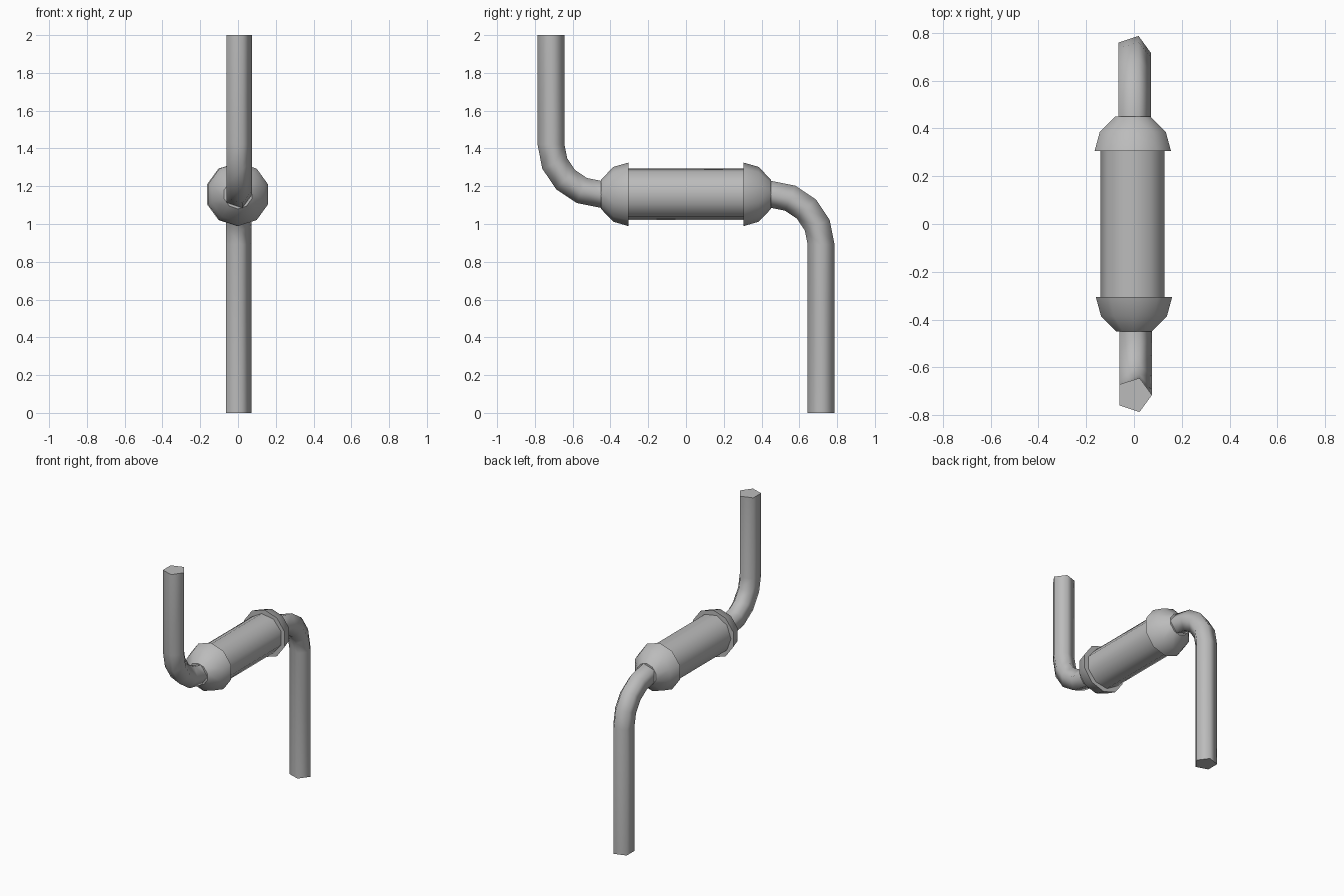
import bpy, bmesh
from math import sin, cos, pi, radians
from mathutils import Vector

cube = bpy.data.objects.get("Cube")
if cube:
    bpy.data.objects.remove(cube, do_unlink=True)

AXIS_Z = 1.157     # height of the barrel axis
BEND = 0.265       # pipe bend radius
PIPE_R = 0.075
PIPE_END = 0.45    # where each pipe meets its collar

grey = bpy.data.materials.new("plain_grey")
grey.use_nodes = True
COLOUR = (0.5, 0.5, 0.5, 1)
grey.diffuse_color = COLOUR
grey.node_tree.nodes["Principled BSDF"].inputs["Base Color"].default_value = COLOUR


def loft(name, stations, sides, phase, x=0.0):
    """Skin rings of (y, z, tangent angle in the side plane, radius)."""
    bm = bmesh.new()
    rings = []
    for y, z, t, r in stations:
        normal = Vector((0, -sin(t), cos(t)))
        ring = []
        for i in range(sides):
            a = phase + 2 * pi * i / sides
            ring.append(bm.verts.new(Vector((x + r * cos(a), y, z)) + normal * r * sin(a)))
        rings.append(ring)
    for a, b in zip(rings, rings[1:]):
        for i in range(sides):
            j = (i + 1) % sides
            bm.faces.new((a[i], a[j], b[j], b[i])).smooth = True
    # flat end caps
    bm.faces.new(rings[0])
    bm.faces.new(rings[-1])
    bmesh.ops.recalc_face_normals(bm, faces=bm.faces)
    mesh = bpy.data.meshes.new(name)
    bm.to_mesh(mesh)
    bm.free()
    mesh.materials.append(grey)
    obj = bpy.data.objects.new(name, mesh)
    bpy.context.collection.objects.link(obj)
    return obj


def bent_pipe(name, side, end_z, x):
    """Vertical pipe with a quarter bend into the barrel; side -1 front, +1 back."""
    stations = [(side * (PIPE_END + BEND), end_z, pi / 2, PIPE_R)]
    for k in range(5):
        a = radians(22.5 * k)
        stations.append((side * (PIPE_END + BEND * cos(a)),
                         AXIS_Z - side * BEND * (1 - sin(a)),
                         pi / 2 + a, PIPE_R))
    # run the end slightly inside the collar
    stations.append((side * (PIPE_END - 0.05), AXIS_Z, pi, PIPE_R))
    loft(name, stations, 5, 0, x)


def collar(name, side, x):
    """Truncated half-dome, wide rim facing the barrel."""
    profile = [(0.305, 0.168), (0.385, 0.145), (PIPE_END, 0.077)]
    loft(name, [(side * y, AXIS_Z, 0, r) for y, r in profile], 10, pi / 2, x)


bent_pipe("upper_front_pipe", -1, 2.0, 0.0)
bent_pipe("lower_back_pipe", 1, 0.0, -0.004)
collar("front_collar", -1, 0.0)
collar("back_collar", 1, -0.005)

# central barrel
loft("barrel", [(s * 0.31, AXIS_Z, 0, 0.138) for s in (-1, 1)], 9, pi, -0.003)
